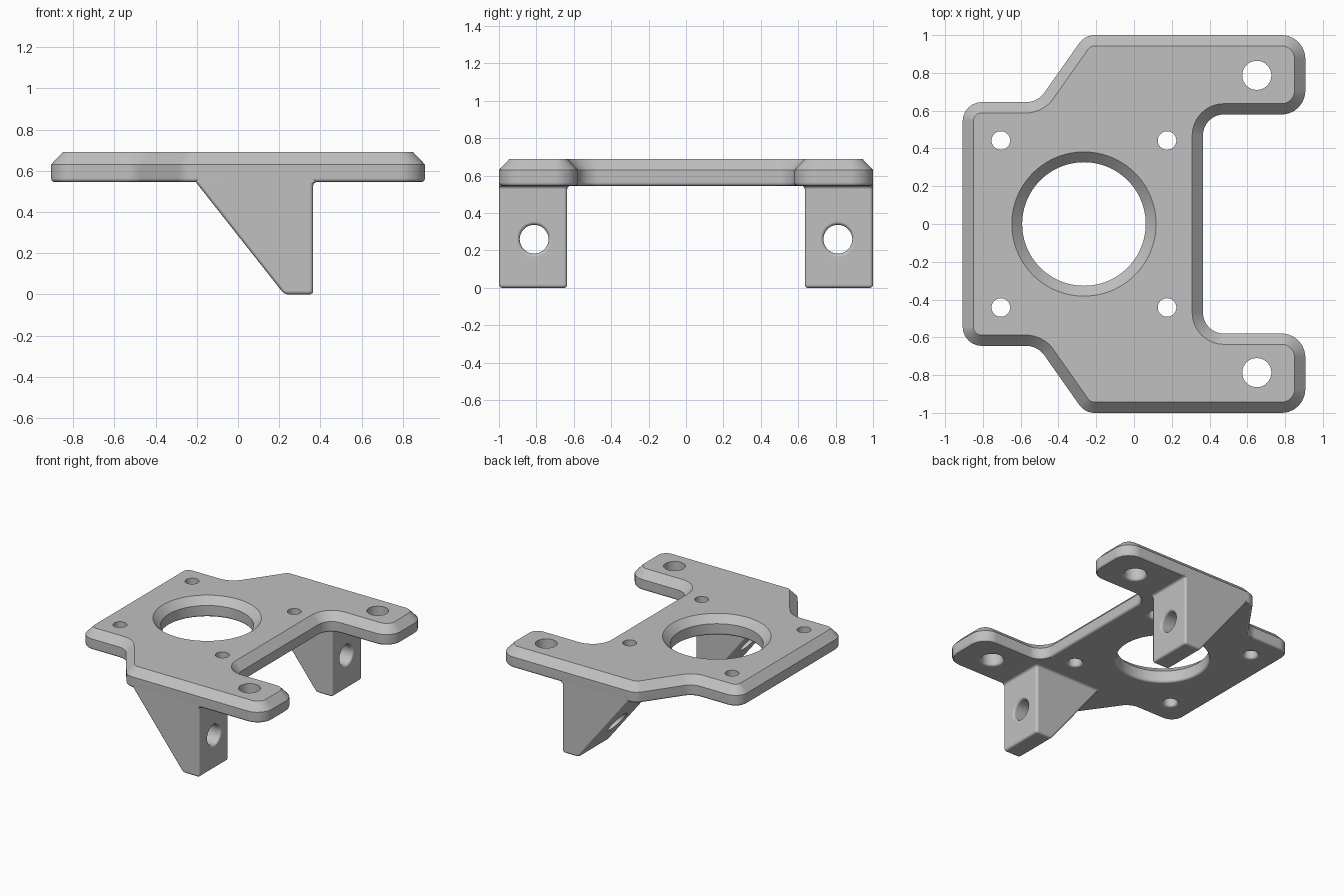
import bpy
import bmesh
from math import sin, cos, pi
from mathutils import Vector

cube = bpy.data.objects.get("Cube")
if cube:
    bpy.data.objects.remove(cube)

metal = bpy.data.materials.new("light grey")
metal.use_nodes = True
grey = (0.53, 0.53, 0.53, 1)
metal.diffuse_color = grey
metal.node_tree.nodes["Principled BSDF"].inputs["Base Color"].default_value = grey

TOP, UNDER, EDGE, R = 0.69, 0.545, 0.63, 0.018


def rounded(corners, inset=0.0, steps=8):
    """Clockwise outline with filleted corners, moved inward by inset."""
    pts = []
    for i, (x, y, r) in enumerate(corners):
        p = Vector((x, y))
        u = (p - Vector(corners[i - 1][:2])).normalized()
        v = (Vector(corners[(i + 1) % len(corners)][:2]) - p).normalized()
        nu, nv = Vector((u.y, -u.x)), Vector((v.y, -v.x))
        s = 1 if u.cross(v) < 0 else -1
        centre = p + s * r * (nu + nv) / (1 + u.dot(v))
        for k in range(steps + 1):
            n = nu.lerp(nv, k / steps).normalized()
            pts.append(centre - s * n * (r - s * inset))
    return pts


def loft(bm, loops):
    """Closed solid through loops of equal length."""
    rings = [[bm.verts.new(p) for p in loop] for loop in loops]
    for a, b in zip(rings, rings[1:]):
        for i in range(len(a)):
            bm.faces.new((a[i - 1], a[i], b[i], b[i - 1]))
    bm.faces.new(rings[0])
    bm.faces.new(rings[-1])


def make(name, bm):
    bmesh.ops.recalc_face_normals(bm, faces=bm.faces)
    mesh = bpy.data.meshes.new(name)
    bm.to_mesh(mesh)
    bm.free()
    mesh.materials.append(metal)
    obj = bpy.data.objects.new(name, mesh)
    bpy.context.collection.objects.link(obj)
    return obj


def lathe(bm, origin, axis, profile, sides=64):
    """Round cutter; profile holds (radius, distance along axis)."""
    axis = Vector(axis)
    side = axis.orthogonal().normalized()
    up = axis.cross(side)
    turn = [2 * pi * k / sides for k in range(sides)]
    loft(bm, [[Vector(origin) + axis * h + r * (side * cos(a) + up * sin(a)) for a in turn]
              for r, h in profile])


def flare(r, face, direction):
    """Rounded rim that widens a hole of radius r at a face."""
    arc = [k * pi / 8 for k in range(5)]
    rim = [(r + R * (1 - cos(a)), face - direction * R * (1 - sin(a))) for a in arc]
    return rim + [(r + R, face + direction * 0.05)]


def finish(obj, cutter):
    """Cut the holes and smooth the round faces."""
    mod = obj.modifiers.new("holes", "BOOLEAN")
    mod.operation, mod.solver, mod.object = "DIFFERENCE", "EXACT", cutter
    bpy.ops.object.select_all(action="DESELECT")
    bpy.context.view_layer.objects.active = obj
    obj.select_set(True)
    bpy.ops.object.modifier_apply(modifier=mod.name)
    bpy.data.objects.remove(cutter)
    bpy.ops.object.shade_smooth_by_angle(angle=pi / 6)
    weighted = obj.modifiers.new("even shading", "WEIGHTED_NORMAL")
    weighted.keep_sharp = True


# Plate: mirrored outline, rounded below and chamfered above
half = [(-0.907, 0.645, 0.1), (-0.51, 0.645, 0.12), (-0.26, 1, 0.1),
        (0.907, 1, 0.125), (0.907, 0.58, 0.125), (0.365, 0.58, 0.11)]
outline = half + [(x, -y, r) for x, y, r in reversed(half)]
levels = [(UNDER + R * (1 - sin(a)), R * (1 - cos(a)))
          for a in (pi / 2, pi / 3, pi / 6, 0)]
levels += [(EDGE, 0), (TOP, 0.057)]
bm = bmesh.new()
loft(bm, [[(*p, z) for p in rounded(outline, d)] for z, d in levels])
plate = make("plate", bm)

# Plate holes: chamfered bore, four screw holes, two arm holes
bm = bmesh.new()
lathe(bm, (-0.265, 0, 0), (0, 0, 1),
      flare(0.327, UNDER, -1)[::-1] + [(0.327, TOP - 0.055), (0.382, TOP), (0.392, TOP + 0.01)], 96)
for y in (-1, 1):
    for x, dy, r in ((-0.705, 0.442, 0.049), (0.175, 0.442, 0.049), (0.65, 0.787, 0.077)):
        lathe(bm, (x, y * dy, 0), (0, 0, 1), flare(r, UNDER, -1)[::-1] + [(r, TOP + 0.1)])
finish(plate, make("plate_cutter", bm))


# Brackets: gusset legs with rounded edges and a fillet under the plate
def section(z, inset, spread, side):
    x0 = -0.205 + 0.43 * (UNDER - min(z, UNDER)) / UNDER
    x1, y0 = 0.365 + spread, 0.635 - spread
    corners = [(x0, y0, R), (x0, 1, R), (x1, 1, R), (x1, y0, R)]
    return [(p.x, p.y * side, z) for p in rounded(corners, inset, 4)]


for name, side in (("left_arm_bracket", -1), ("right_arm_bracket", 1)):
    name = "front_bracket" if side < 0 else "back_bracket"
    arc = [k * pi / 8 for k in range(5)]
    layers = [(R * (1 - sin(a)), 0.9 * R * (1 - cos(a)), 0) for a in reversed(arc)]
    layers += [(UNDER - R * (1 - sin(a)), 0, R * (1 - cos(a))) for a in arc]
    layers.append((0.6, 0, 0))
    bm = bmesh.new()
    loft(bm, [section(z, d, f, side) for z, d, f in layers])
    bracket = make(name, bm)
    bm = bmesh.new()
    lathe(bm, (0, side * 0.812, 0.26), (1, 0, 0), [(0.077, -0.5)] + flare(0.077, 0.365, 1))
    finish(bracket, make("bracket_cutter", bm))
